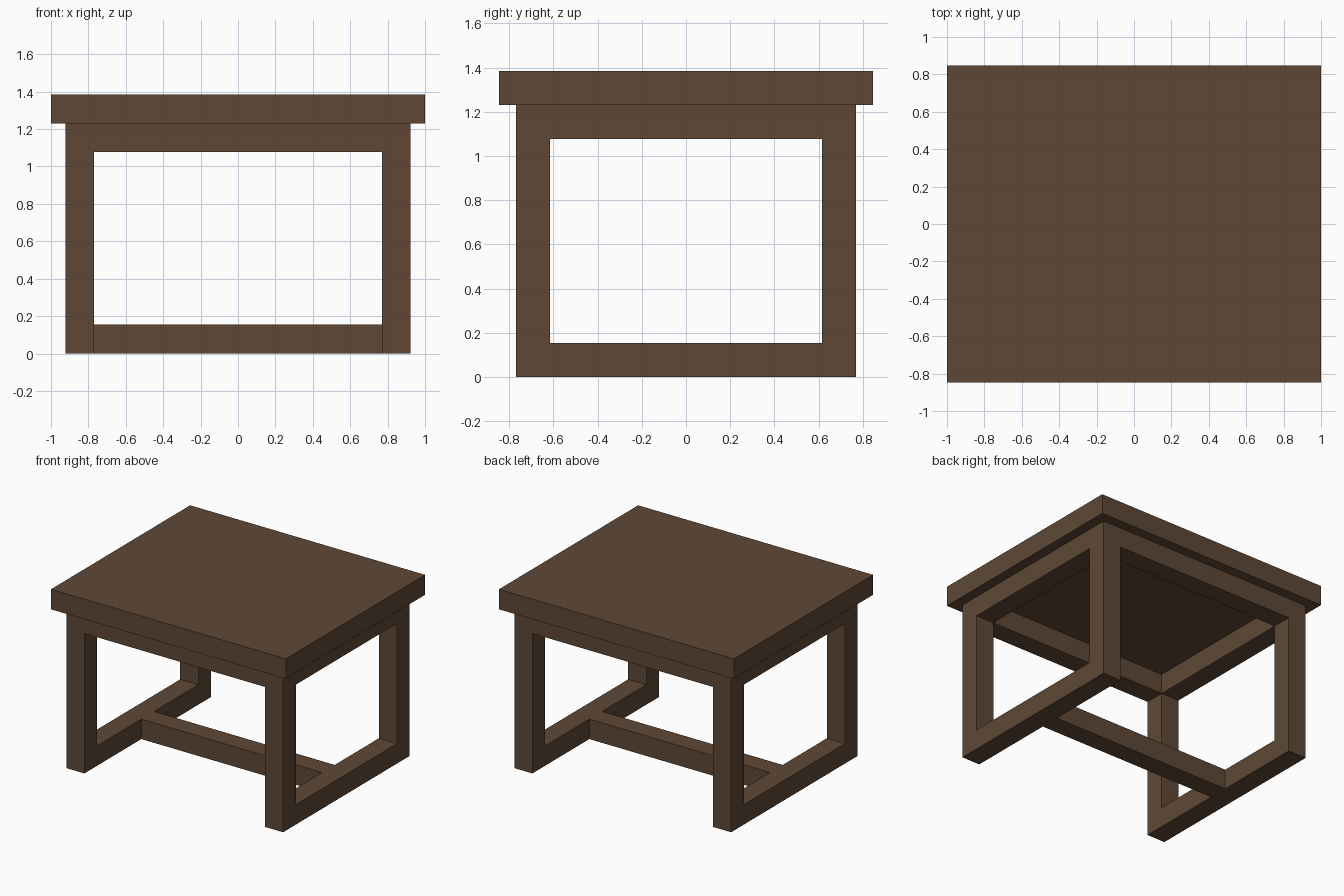
import bpy

if "Cube" in bpy.data.objects:
    bpy.data.objects.remove(bpy.data.objects["Cube"])

U = 2 / 13  # timber thickness; every size is a multiple of it

wood = bpy.data.materials.new("dark brown wood")
wood.diffuse_color = (0.113, 0.064, 0.036, 1)
wood.use_nodes = True
wood.node_tree.nodes["Principled BSDF"].inputs["Base Color"].default_value = wood.diffuse_color


def beam(name, x, y, z):
    """Box spanning the (min, max) ranges, given in timber thicknesses."""
    spans = (x, y, z)
    bpy.ops.mesh.primitive_cube_add(size=1, location=[(a + b) / 2 * U for a, b in spans])
    ob = bpy.context.object
    ob.name = name
    ob.scale = [(b - a) * U for a, b in spans]
    bpy.ops.object.transform_apply(location=False, rotation=False, scale=True)
    ob.data.materials.append(wood)
    return ob


def side(s, a, b):
    """Range a..b mirrored to the negative side when s is -1."""
    return (a, b) if s > 0 else (-b, -a)


# Table top
beam("table_top", (-6.5, 6.5), (-5.5, 5.5), (8, 9))

# Corner legs
for sx, xn in ((-1, "left"), (1, "right")):
    for sy, yn in ((-1, "front"), (1, "back")):
        beam(f"{yn}_{xn}_leg", side(sx, 5, 6), side(sy, 4, 5), (0, 8))

# Side aprons and floor rails
for sx, xn in ((-1, "left"), (1, "right")):
    beam(f"{xn}_apron", side(sx, 5, 6), (-4, 4), (7, 8))
    beam(f"{xn}_floor_rail", side(sx, 5, 6), (-4, 4), (0, 1))

# Front and back aprons
for sy, yn in ((-1, "front"), (1, "back")):
    beam(f"{yn}_apron", (-5, 5), side(sy, 4, 5), (7, 8))

# Central stretcher joining the floor rails
beam("stretcher", (-5, 5), (-0.5, 0.5), (0, 1))
